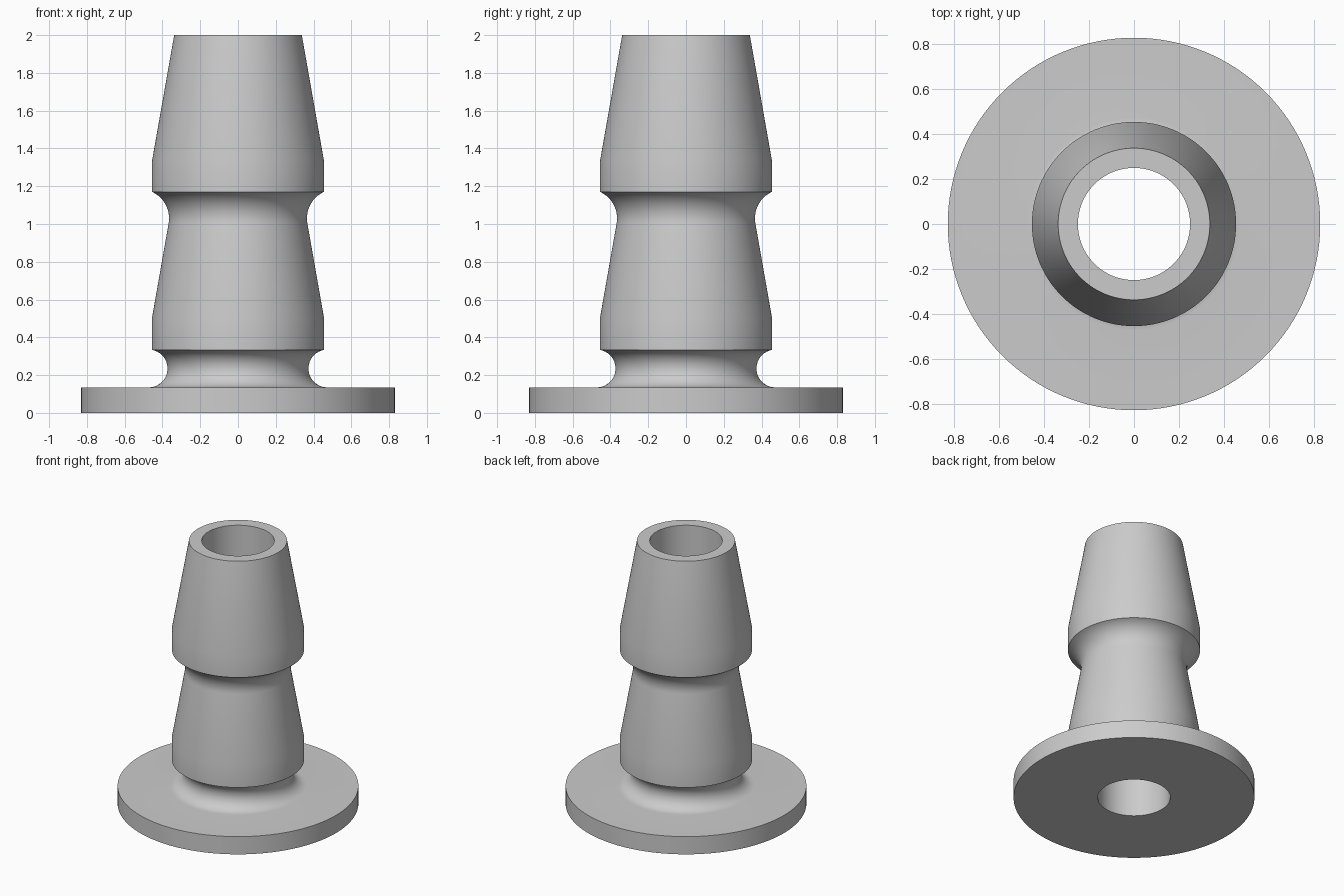
import bpy, bmesh, math

if "Cube" in bpy.data.objects:
    bpy.data.objects.remove(bpy.data.objects["Cube"])

SIDES = 128


def arc(cr, cz, radius, a0, a1, steps):
    """Points on a circular fillet in the (r, z) plane, angles in degrees."""
    pts = []
    for i in range(steps + 1):
        a = math.radians(a0 + (a1 - a0) * i / steps)
        pts.append((cr + radius * math.cos(a), cz + radius * math.sin(a)))
    return pts


# Closed half profile: bore, flange, lower neck, lower barb, upper neck, upper barb
profile = [(0.25, 0.0), (0.83, 0.0), (0.83, 0.135)]
profile += arc(0.473, 0.235, 0.10, 270, 100.4, 20)     # neck above the flange
profile += [(0.455, 0.505)]                            # lower barb band
profile += arc(0.519, 1.03, 0.154, 190, 114.6, 14)     # cone, then neck under upper barb
profile += [(0.455, 1.335), (0.338, 2.0), (0.25, 2.0)]  # upper barb and rim

# Lathe the profile around z
bm = bmesh.new()
rings = []
for r, z in profile:
    rings.append([bm.verts.new((r * math.cos(2 * math.pi * k / SIDES),
                                r * math.sin(2 * math.pi * k / SIDES), z))
                  for k in range(SIDES)])
for i, ring in enumerate(rings):
    nxt = rings[(i + 1) % len(rings)]
    for k in range(SIDES):
        j = (k + 1) % SIDES
        bm.faces.new((ring[k], ring[j], nxt[j], nxt[k]))
bmesh.ops.recalc_face_normals(bm, faces=bm.faces)

mesh = bpy.data.meshes.new("barbed_hose_fitting")
bm.to_mesh(mesh)
bm.free()
fitting = bpy.data.objects.new("barbed_hose_fitting", mesh)
bpy.context.collection.objects.link(fitting)

# Single plain grey
grey = bpy.data.materials.new("light_grey")
grey.diffuse_color = (0.6, 0.6, 0.6, 1.0)
grey.use_nodes = True
grey.node_tree.nodes["Principled BSDF"].inputs["Base Color"].default_value = grey.diffuse_color
mesh.materials.append(grey)

# Smooth walls with crisp edges
bpy.context.view_layer.objects.active = fitting
fitting.select_set(True)
bpy.ops.object.shade_smooth_by_angle(angle=math.radians(30))
